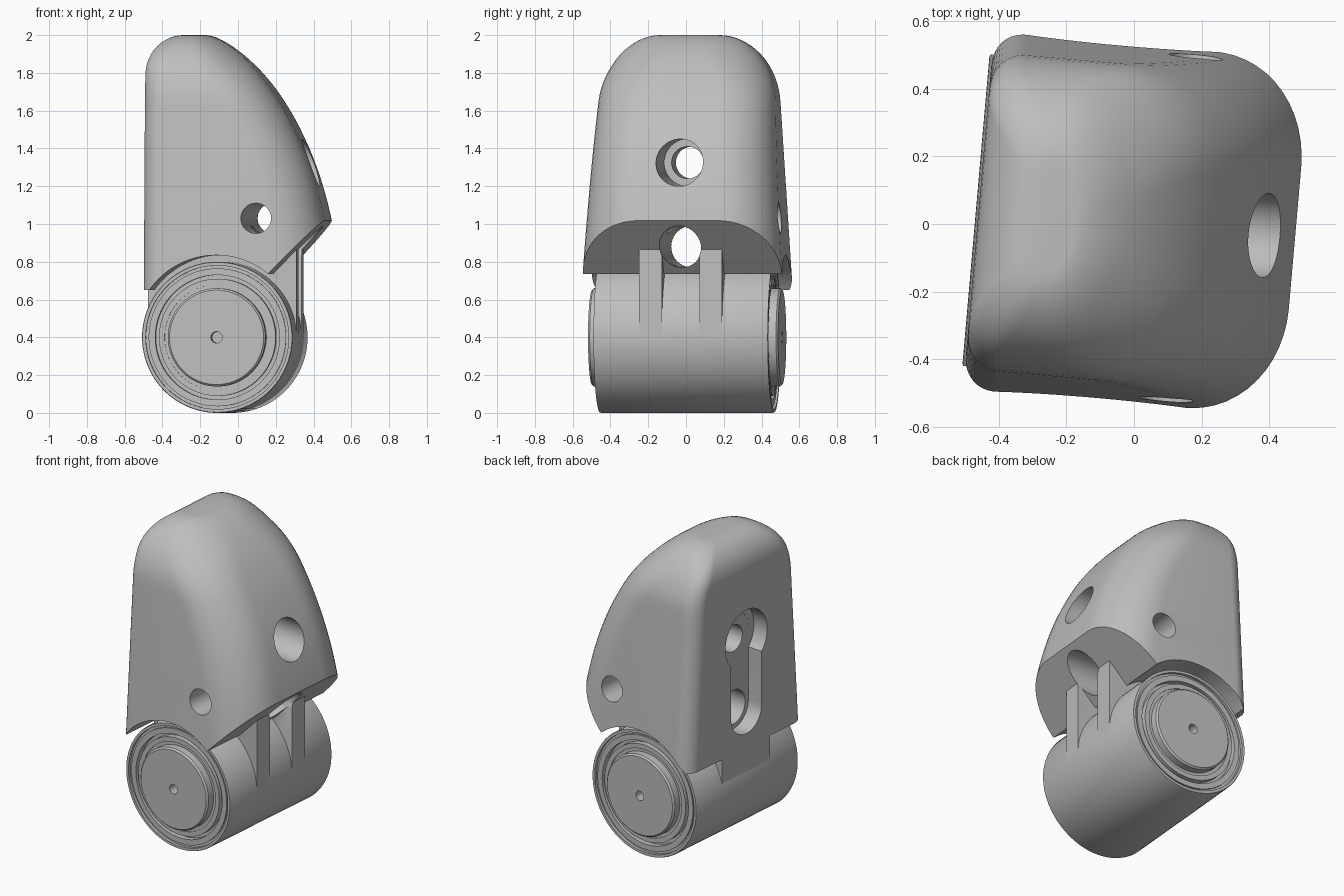
import bpy, bmesh, math
from mathutils import Matrix, Vector

if "Cube" in bpy.data.objects:
    bpy.data.objects.remove(bpy.data.objects["Cube"], do_unlink=True)

grey = bpy.data.materials.new("plain grey")
grey.use_nodes = True
grey.diffuse_color = (0.52, 0.52, 0.52, 1)
grey.node_tree.nodes["Principled BSDF"].inputs["Base Color"].default_value = (0.52, 0.52, 0.52, 1)

AXLE_X, AXLE_Z, WHEEL_R = -0.07, 0.40, 0.40
BASE, TOP = 0.65, 2.0


def loft(name, rings):
    """Closed solid skinned through equal-length rings of points."""
    bm = bmesh.new()
    loops = [[bm.verts.new(p) for p in ring] for ring in rings]
    n = len(loops[0])
    for a, b in zip(loops, loops[1:]):
        for i in range(n):
            j = (i + 1) % n
            bm.faces.new((a[i], a[j], b[j], b[i]))
    bm.faces.new(loops[0])
    bm.faces.new(loops[-1])
    bmesh.ops.recalc_face_normals(bm, faces=bm.faces)
    mesh = bpy.data.meshes.new(name)
    bm.to_mesh(mesh)
    bm.free()
    obj = bpy.data.objects.new(name, mesh)
    bpy.context.collection.objects.link(obj)
    mesh.materials.append(grey)
    return obj


def circle(r, n=64):
    return [(r * math.cos(2 * math.pi * i / n), r * math.sin(2 * math.pi * i / n)) for i in range(n)]


def along_x(name, outline, x0, x1):
    return loft(name, [[(x, y, z) for y, z in outline] for x in (x0, x1)])


def along_y(name, outline, y0, y1):
    return loft(name, [[(x, y, z) for x, z in outline] for y in (y0, y1)])


def bore_x(r, z, x0, x1):
    return along_x("bore_cutter", [(y, z + dz) for y, dz in circle(r)], x0, x1)


def bore_y(r, x, z):
    return along_y("bore_cutter", [(x + dx, z + dz) for dx, dz in circle(r, 96)], -1, 1)


def combine(target, other, mode="DIFFERENCE", keep=False):
    mod = target.modifiers.new("join", "BOOLEAN")
    mod.operation, mod.object, mod.solver = mode, other, "EXACT"
    bpy.context.view_layer.objects.active = target
    bpy.ops.object.modifier_apply(modifier=mod.name)
    if not keep:
        bpy.data.objects.remove(other, do_unlink=True)


# Housing cross-section: flat back, big front corners, domed top
def section(z):
    def dome(height, depth):
        t = max(0, (z - TOP + height) / height)
        return depth * (1 - math.sqrt(max(0, 1 - t * t)))
    u = (z - 0.6) / 1.4
    x0 = -0.462 + dome(0.2, 0.18)
    x1 = -0.17 + 0.69 * max(0, 1 - u * u) ** 0.655
    w = 0.535 - 0.065 * (z - BASE) - dome(0.35, 0.29)
    length = x1 - x0
    front = (min(0.3, 0.55 * length), min(0.3, 0.85 * w))
    back = (min(0.1, 0.3 * length), min(0.1, 0.4 * w))
    ring = []
    corners = ((x1, 1, 1, front), (x0, -1, 1, back), (x0, -1, -1, back), (x1, 1, -1, front))
    for k, (x, sx, sy, (rx, ry)) in enumerate(corners):
        for i in range(13):
            a = math.pi / 2 * (k + i / 12)
            ring.append((x - sx * rx + rx * math.cos(a), sy * (w - ry) + ry * math.sin(a), z))
    return ring


levels = 32
housing = loft("housing", [section(BASE + (TOP - BASE) * math.sin(math.pi / 2 * i / levels))
                           for i in range(levels + 1)])

# Underside: slanted front cut and clearance arch above the roller
combine(housing, along_y("slant_cutter", [(0.8, 1.351), (-0.07, 0.45), (-0.07, 0.3), (0.8, 0.3)], -1, 1))
combine(housing, bore_y(0.435, AXLE_X, AXLE_Z))

# Neck joining housing and roller, with a channel leaving two front ribs
neck = along_y("neck", [(-0.459, 0.4), (0.33, 0.4), (0.33, 0.9), (-0.459, 0.9)], -0.22, 0.22)
combine(neck, along_y("channel_cutter", [(0.1, 0.3), (0.5, 0.3), (0.5, 1), (0.1, 1)], -0.1, 0.1))
combine(housing, neck, "UNION")

# Keyhole recess in the flat back
slot = []
for centre, start in ((1.35, 0), (0.88, math.pi)):
    for i in range(25):
        a = start + math.pi * i / 24
        slot.append((0.14 * math.cos(a), centre + 0.14 * math.sin(a)))
combine(housing, along_x("slot_cutter", slot, -0.6, -0.36))
combine(housing, bore_x(0.19, 1.35, -0.6, -0.361))

# Stepped upper bore, lower bore and sideways pin hole
combine(housing, bore_x(0.085, 1.325, -0.5, 0))
combine(housing, bore_x(0.125, 1.325, -0.1, 1))
combine(housing, bore_y(0.08, 0.14, 1.03))
low_bore = bore_x(0.11, 0.88, -0.7, 1)
combine(housing, low_bore, keep=True)

# Roller with grooved ends, hubs and centre dimples (radius, half length)
profile = [(0.03, 0.43), (0.03, 0.505), (0.25, 0.505), (0.26, 0.495), (0.26, 0.45), (0.28, 0.45),
           (0.28, 0.457), (0.31, 0.457), (0.31, 0.42), (0.33, 0.42), (0.33, 0.455),
           (0.365, 0.455), (0.365, 0.445), (0.38, 0.445), (0.38, 0.463), (0.397, 0.463), (WHEEL_R, 0.455)]
stations = [(r, -y) for r, y in profile] + [(r, y) for r, y in reversed(profile)]
roller = loft("roller", [[(AXLE_X + dx, y, AXLE_Z + dz) for dx, dz in circle(r, 96)]
                         for r, y in stations])
combine(roller, low_bore)

# Turn the assembly slightly about the vertical and shade it
turn = Matrix.Rotation(math.radians(-5), 4, "Z")
for obj in (housing, roller):
    obj.data.transform(turn)
    bpy.ops.object.select_all(action="DESELECT")
    obj.select_set(True)
    bpy.context.view_layer.objects.active = obj
    bpy.ops.object.shade_smooth_by_angle(angle=math.radians(30))
